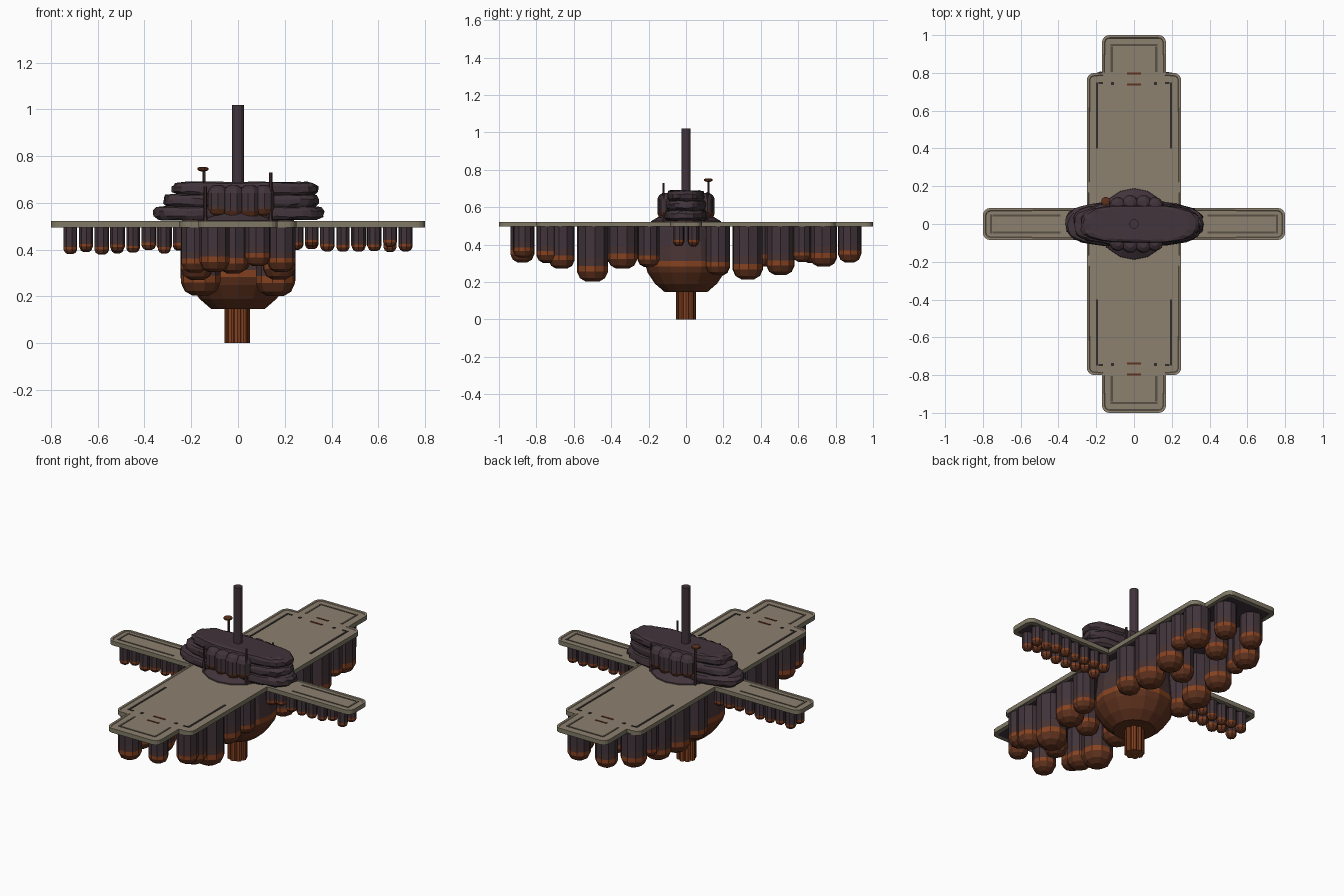
import bpy, bmesh, math, random

random.seed(4)
cube = bpy.data.objects.get("Cube")
if cube:
    bpy.data.objects.remove(cube)


def material(name, rgb):
    m = bpy.data.materials.new(name)
    m.use_nodes = True
    m.diffuse_color = (*rgb, 1)
    m.node_tree.nodes["Principled BSDF"].inputs["Base Color"].default_value = (*rgb, 1)
    return m


TAN = material("deck tan", (0.265, 0.22, 0.16))
OLIVE = material("rim olive", (0.215, 0.19, 0.132))
GROOVE = material("groove brown", (0.1, 0.082, 0.06))
DARK = material("dark plum", (0.052, 0.034, 0.042))
BROWN = material("burnt brown", (0.066, 0.034, 0.035))
RUST = material("rust", (0.235, 0.054, 0.015))
EMBER = material("dark rust", (0.115, 0.032, 0.013))
BLACK = material("line black", (0.03, 0.026, 0.024))


def finish(bm, name, mats, rule=None):
    bmesh.ops.recalc_face_normals(bm, faces=bm.faces)
    me = bpy.data.meshes.new(name)
    for m in mats:
        me.materials.append(m)
    if rule:
        for f in bm.faces:
            f.material_index = rule(f.calc_center_median())
    bm.to_mesh(me)
    bm.free()
    ob = bpy.data.objects.new(name, me)
    bpy.context.collection.objects.link(ob)
    return ob


def skin(bm, rings):
    """Bridge rings of vertices and cap both ends."""
    n = len(rings[0])
    for a, b in zip(rings, rings[1:]):
        for i in range(n):
            j = (i + 1) % n
            bm.faces.new((a[i], a[j], b[j], b[i]))
    bm.faces.new(rings[0])
    bm.faces.new(rings[-1])


def lathe(bm, x, y, profile, sides, turn=0.0):
    """Capped surface of revolution from (radius, height) pairs."""
    skin(bm, [[bm.verts.new((x + r * math.cos(turn + math.tau * i / sides),
                             y + r * math.sin(turn + math.tau * i / sides), z))
               for i in range(sides)] for r, z in profile])


def pods(name, items, top, sides=10, upright=False):
    """Capsules (x, y, radius, bottom): plum body, rust shoulder band, dark rust tip."""
    bm = bmesh.new()
    for x, y, r, b in items:
        start = len(bm.faces)
        profile = [(0.42 * r, b), (0.8 * r, b + 0.22 * r), (r, b + 0.65 * r), (r, b + r)]
        if upright:
            profile += [(r, top - 0.7 * r), (0.8 * r, top - 0.25 * r), (0.4 * r, top)]
        else:
            profile += [(r, b + 1.5 * r), (r, top)]
        lathe(bm, x, y, profile, sides, random.random())
        bm.faces.ensure_lookup_table()
        for f in bm.faces[start:]:
            h = (f.calc_center_median().z - b) / r
            band = 1 if upright else 2
            f.material_index = 3 if h < 0.6 else band if h < 1 else 1 if h < 1.4 else 0
    return finish(bm, name, (DARK, BROWN, RUST, EMBER))


# Cross-shaped deck with rounded corners, olive rim and dark underside
quarter = [(0.8, 0.085), (0.25, 0.085), (0.25, 0.8), (0.17, 0.8), (0.17, 1.0)]
half = quarter + [(-x, y) for x, y in reversed(quarter)]
bm = bmesh.new()
base = bm.faces.new([bm.verts.new((x, y, 0.496)) for x, y in half + [(-x, -y) for x, y in half]])
ext = bmesh.ops.extrude_face_region(bm, geom=[base])
bmesh.ops.translate(bm, vec=(0, 0, 0.026),
                    verts=[v for v in ext["geom"] if isinstance(v, bmesh.types.BMVert)])
tips = (quarter[0], quarter[2], quarter[4])
corners = [e for e in bm.edges if abs(e.verts[0].co.z - e.verts[1].co.z) > 0.02
           and (round(abs(e.verts[0].co.x), 3), round(abs(e.verts[0].co.y), 3)) in tips]
bmesh.ops.bevel(bm, geom=corners, offset=0.04, segments=4, profile=0.5, affect='EDGES')
bmesh.ops.recalc_face_normals(bm, faces=bm.faces)
for f in bm.faces:
    f.material_index = 1 if f.normal.z < 0.3 else 0

# A shallow step runs just inside the edge of the deck
top_face = [f for f in bm.faces if f.normal.z > 0.9]
bmesh.ops.inset_region(bm, faces=top_face, thickness=0.014)
bmesh.ops.inset_region(bm, faces=top_face, thickness=0.003, depth=-0.003)
under = [f for f in bm.faces if f.normal.z < -0.9]
bmesh.ops.inset_region(bm, faces=under, thickness=0.025)
for f in under:
    f.material_index = 2
finish(bm, "deck", (TAN, OLIVE, DARK))


# Painted lines on the deck, as thin plates mirrored to every side
def strips(name, rects, mat):
    bm = bmesh.new()
    for x, y, w, d in rects:
        for sx in ((1, -1) if x else (1,)):
            for sy in ((1, -1) if y else (1,)):
                box = bmesh.ops.create_cube(bm, size=1)["verts"]
                bmesh.ops.scale(bm, vec=(w, d, 0.005), verts=box)
                bmesh.ops.translate(bm, vec=(sx * x, sy * y, 0.519), verts=box)
    return finish(bm, name, [mat])


strips("deck_grooves", [(0.118, 0.873, 0.011, 0.136), (0, 0.948, 0.247, 0.011),
                        (0.57, 0.045, 0.36, 0.01), (0.756, 0, 0.011, 0.1)], GROOVE)
strips("deck_rails", [(0.196, 0.575, 0.012, 0.35), (0.176, 0.746, 0.022, 0.01),
                      (0.113, 0.743, 0.015, 0.015)], BLACK)
strips("deck_rust_marks", [(0, 0.738, 0.075, 0.012), (0, 0.797, 0.075, 0.01)], EMBER)

# Large pods under the main deck
rows = [(-0.74, 0.06, 0.3), (-0.665, 0.07, 0.27), (-0.5, 0.085, 0.2), (-0.34, 0.08, 0.27),
        (-0.2, 0.06, 0.28), (0.17, 0.067, 0.23), (0.33, 0.082, 0.205), (0.505, 0.076, 0.23),
        (0.62, 0.05, 0.3), (0.735, 0.073, 0.28)]
big = [(-0.1, -0.875, 0.065, 0.305), (0.085, -0.87, 0.055, 0.33),
       (-0.09, 0.875, 0.063, 0.31), (0.09, 0.875, 0.063, 0.305)]
for side in (-1, 1):
    big += [(side * (0.245 - r), y, r, b + random.uniform(0, 0.01)) for y, r, b in rows]
for y in (-0.68, -0.4, 0.4, 0.68):
    big.append((random.uniform(-0.03, 0.0), y, 0.065, random.uniform(0.28, 0.31)))
pods("deck_pods", big, 0.5)

# Small pods in two rows under each side wing
small = []
for side, low in ((-1, 0.382), (1, 0.395)):
    for i in range(8):
        x = side * (0.717 - 0.067 * i)
        for y in (-0.04, 0.04):
            small.append((x, y, random.uniform(0.028, 0.033), low + random.uniform(-0.005, 0.018)))
pods("wing_pods", small, 0.5, 8)

# Central bulb, poking through the deck as a low dome
bm = bmesh.new()
lathe(bm, 0, 0, [(0.115, 0.147), (0.165, 0.19), (0.205, 0.25), (0.215, 0.283), (0.215, 0.313),
                 (0.208, 0.4), (0.2, 0.48), (0.187, 0.525), (0.12, 0.565)], 16)
finish(bm, "central_bulb", (DARK, BROWN, RUST, EMBER),
       lambda c: 3 if c.z < 0.28 else 2 if c.z < 0.31 else 1 if c.z < 0.38 else 0)

# Clustered stem below
bm = bmesh.new()
for i in range(8):
    a = math.tau * i / 8
    lathe(bm, 0.036 * math.cos(a) - 0.003, 0.036 * math.sin(a), [(0.018, 0), (0.018, 0.2)], 8)
lathe(bm, 0, 0, [(0.036, 0.004), (0.036, 0.2)], 12)
finish(bm, "stem", [RUST])


# Craggy stacked tiers above the deck
def tier(name, cx, w, d, z0, z1, sides=30):
    bm = bmesh.new()
    rings = []
    h = z1 - z0
    for s, t in ((0.93, 0), (1, 0.25), (1, 0.65), (0.96, 0.92), (0.85, 1)):
        ring = []
        for i in range(sides):
            c, n = math.cos(math.tau * i / sides), math.sin(math.tau * i / sides)
            k = s * random.uniform(0.965, 1.02)
            ring.append(bm.verts.new((cx + k * w * math.copysign(abs(c) ** 0.7, c),
                                      k * d * math.copysign(abs(n) ** 0.7, n),
                                      z0 + t * h + random.uniform(-0.08, 0.05) * h)))
        rings.append(ring)
    skin(bm, rings)
    return finish(bm, name, [DARK])


tier("lower_tier", 0.0, 0.365, 0.118, 0.53, 0.585)
tier("middle_tier", 0.012, 0.337, 0.11, 0.582, 0.638)
tier("upper_tier", 0.03, 0.315, 0.1, 0.635, 0.69)

# Footing under the tiers
bm = bmesh.new()
lathe(bm, 0, 0, [(0.24, 0.51), (0.24, 0.55)], 16)
bmesh.ops.scale(bm, vec=(1, 0.4, 1), verts=bm.verts)
finish(bm, "tier_footing", [BROWN])

# Upright pods on the front and back of the tiers
pods("tier_pods", [(x, s * y, 0.046, b) for s in (-1, 1) for x, y, b in
                   ((-0.085, 0.098, 0.545), (-0.02, 0.108, 0.535),
                    (0.05, 0.108, 0.535), (0.11, 0.098, 0.545))], 0.675, upright=True)

# Mast
bm = bmesh.new()
lathe(bm, 0, 0, [(0.025, 0.66), (0.025, 1.02)], 12)
finish(bm, "mast", [DARK])

# Thin posts at the four corners, one with a dish
bm = bmesh.new()
for x, y, top in ((-0.14, -0.12, 0.67), (0.14, -0.12, 0.73), (0.15, 0.115, 0.68), (-0.145, 0.12, 0.74)):
    lathe(bm, x, y, [(0.009, 0.515), (0.007, 0.6), (0.007, top)], 6)
finish(bm, "posts", [BROWN])
bm = bmesh.new()
lathe(bm, -0.15, 0.12, [(0.01, 0.735), (0.024, 0.741), (0.024, 0.75), (0.012, 0.754)], 10)
finish(bm, "post_dish", [EMBER])
